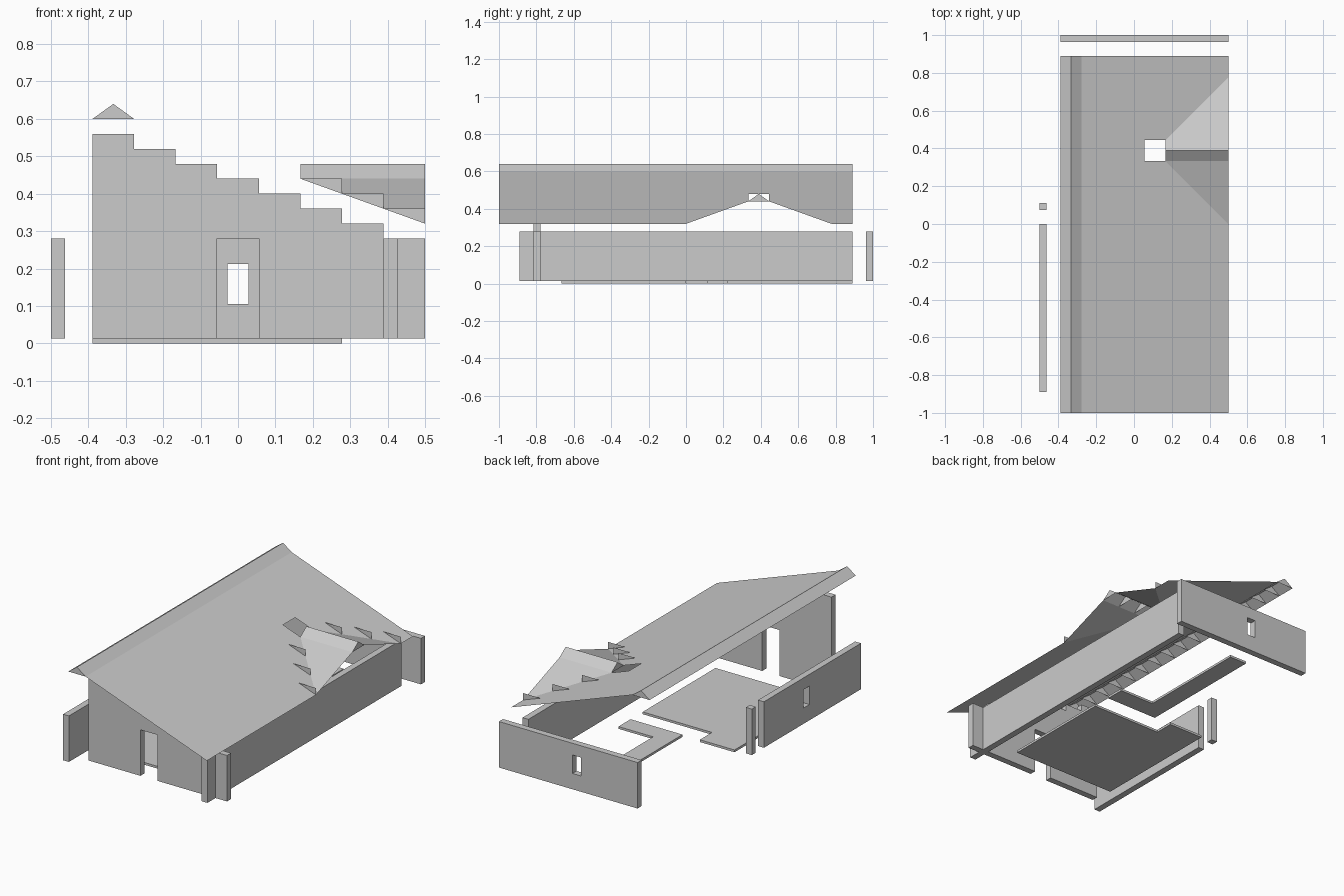
import bpy, bmesh

if "Cube" in bpy.data.objects:
    bpy.data.objects.remove(bpy.data.objects["Cube"])

C = 1 / 9            # grid cell
R = 0.04             # roof rise per cell
B, T = 0.0133, 0.28  # wall bottom and top
W = 0.0375           # wall thickness


def build(name, faces):
    """Object from a list of faces given as point lists, shared points merged."""
    bm = bmesh.new()
    for f in faces:
        bm.faces.new([bm.verts.new(p) for p in f])
    bmesh.ops.remove_doubles(bm, verts=bm.verts, dist=1e-5)
    me = bpy.data.meshes.new(name)
    bm.to_mesh(me)
    bm.free()
    ob = bpy.data.objects.new(name, me)
    bpy.context.collection.objects.link(ob)
    return ob


def recalc(ob):
    bm = bmesh.new()
    bm.from_mesh(ob.data)
    bmesh.ops.recalc_face_normals(bm, faces=bm.faces)
    bm.to_mesh(ob.data)
    bm.free()


def prism(name, pts, place, a, b):
    """Extrude a 2D outline from depth a to b; place maps (u, v, depth) to xyz."""
    n = len(pts)
    faces = [[place(u, v, d) for u, v in pts] for d in (a, b)]
    for i in range(n):
        p, q = pts[i], pts[(i + 1) % n]
        faces.append([place(*p, a), place(*q, a), place(*q, b), place(*p, b)])
    recalc(build(name, faces))


def window_wall(name, u0, u1, uc, place, a, b):
    """Wall slab with a small rectangular window centred on uc."""
    out = [(u0, B), (u1, B), (u1, T), (u0, T)]
    h = C / 4
    hole = [(uc - h, 0.105), (uc + h, 0.105), (uc + h, 0.212), (uc - h, 0.212)]
    faces = []
    for i in range(4):
        j = (i + 1) % 4
        for d in (a, b):
            faces.append([place(*p, d) for p in (out[i], out[j], hole[j], hole[i])])
        for ring in (out, hole):
            faces.append([place(*ring[i], a), place(*ring[j], a),
                          place(*ring[j], b), place(*ring[i], b)])
    recalc(build(name, faces))


def along_x(u, v, d): return (u, d, v)
def along_y(u, v, d): return (d, u, v)
def flat(u, v, d): return (u, v, d)


def rect(u0, u1, v0, v1):
    return [(u0, v0), (u1, v0), (u1, v1), (u0, v1)]


# Stepped front wall with a doorway
outline = [(-0.389, B), (-C / 2, B), (-C / 2, T), (C / 2, T), (C / 2, B), (0.5, B)]
for i in range(7, -1, -1):
    x0, z = -3.5 * C + i * C, 0.56 - i * R
    outline += [(x0 + C, z), (x0, z)]
prism("front_wall", outline, along_x, -0.815, -0.778)

# Other walls
window_wall("back_wall", -0.389, 0.5, 0, along_x, 1 - W, 1)
window_wall("left_wall", -0.889, 0, -3.5 * C, along_y, -0.5, -0.5 + W)
prism("left_post", rect(0.075, 0.111, B, T), along_y, -0.5, -0.5 + W)
prism("right_wall", rect(-0.889, 0.889, B, T), along_y, 0.389, 0.389 + W)

# Floor slabs
prism("main_floor", [(-3.5 * C, -6 * C), (2.5 * C, -6 * C), (2.5 * C, 0), (-1.5 * C, 0),
                     (-1.5 * C, C), (-3.5 * C, C)], flat, 0, B)
prism("corner_floor", [(-C / 2, C), (2.5 * C, C), (2.5 * C, 2 * C), (C / 2, 2 * C),
                       (C / 2, 8 * C), (-C / 2, 8 * C)], flat, 0, B)

# Roof sheets: main slope, dormer slopes and the valley cells between them
main, dormer, valley = [], [], []
MID = 3.5 * C
for i in range(7):
    x0, x1 = (i - 2.5) * C, (i - 1.5) * C
    z1, z0 = 0.6 - i * R, 0.56 - i * R
    for j in range(17):
        k, s = abs(j - 12), (1 if j > 12 else -1)
        ya, yb = -1 + j * C, -1 + (j + 1) * C
        yi, yo = MID + s * (k - 0.5) * C, MID + s * (k + 0.5) * C
        if k > i - 3:
            main.append([(x0, ya, z1), (x1, ya, z0), (x1, yb, z0), (x0, yb, z1)])
        elif k == 0:
            continue
        elif k < i - 3:
            zi, zo = 0.44 - (k - 1) * R, 0.44 - k * R
            f = [(x0, yo, zo), (x1, yo, zo), (x1, yi, zi), (x0, yi, zi)]
            dormer.append(f if s < 0 else f[::-1])
        else:
            # folded valley plus the upright triangular tooth beside it
            for f in ([(x1, yo, z0), (x1, yi, z1), (x0, yi, z1)],
                      [(x0, yo, z1), (x1, yo, z0), (x0, yi, z1)],
                      [(x0, yo, z1), (x1, yo, z0), (x1, yo, z1)]):
                valley.append(f if s < 0 else f[::-1])
build("main_roof", main)
build("dormer_slopes", dormer)
build("valley_pieces", valley)


def cap(name, place, mid, z, start, cells):
    """Open-bottomed ridge cap with a triangular rib at every cell joint."""
    faces = []
    h = C / 2
    for n in range(cells + 1):
        a, b = start + n * C, start + (n + 1) * C
        faces.append([place(mid - h, z, a), place(mid + h, z, a), place(mid, z + R, a)])
        if n < cells:
            for s in (-h, h):
                f = [place(mid + s, z, a), place(mid, z + R, a),
                     place(mid, z + R, b), place(mid + s, z, b)]
                faces.append(f)
    ob = build(name, faces)
    # Sloping faces point upward
    bm = bmesh.new()
    bm.from_mesh(ob.data)
    bm.normal_update()
    bmesh.ops.reverse_faces(bm, faces=[f for f in bm.faces if f.normal.z < -0.1])
    bm.to_mesh(ob.data)
    bm.free()


# Ridge caps
cap("roof_ridge", along_x, -3 * C, 0.6, -1, 17)
cap("dormer_ridge", along_y, MID, 0.44, 1.5 * C, 3)
